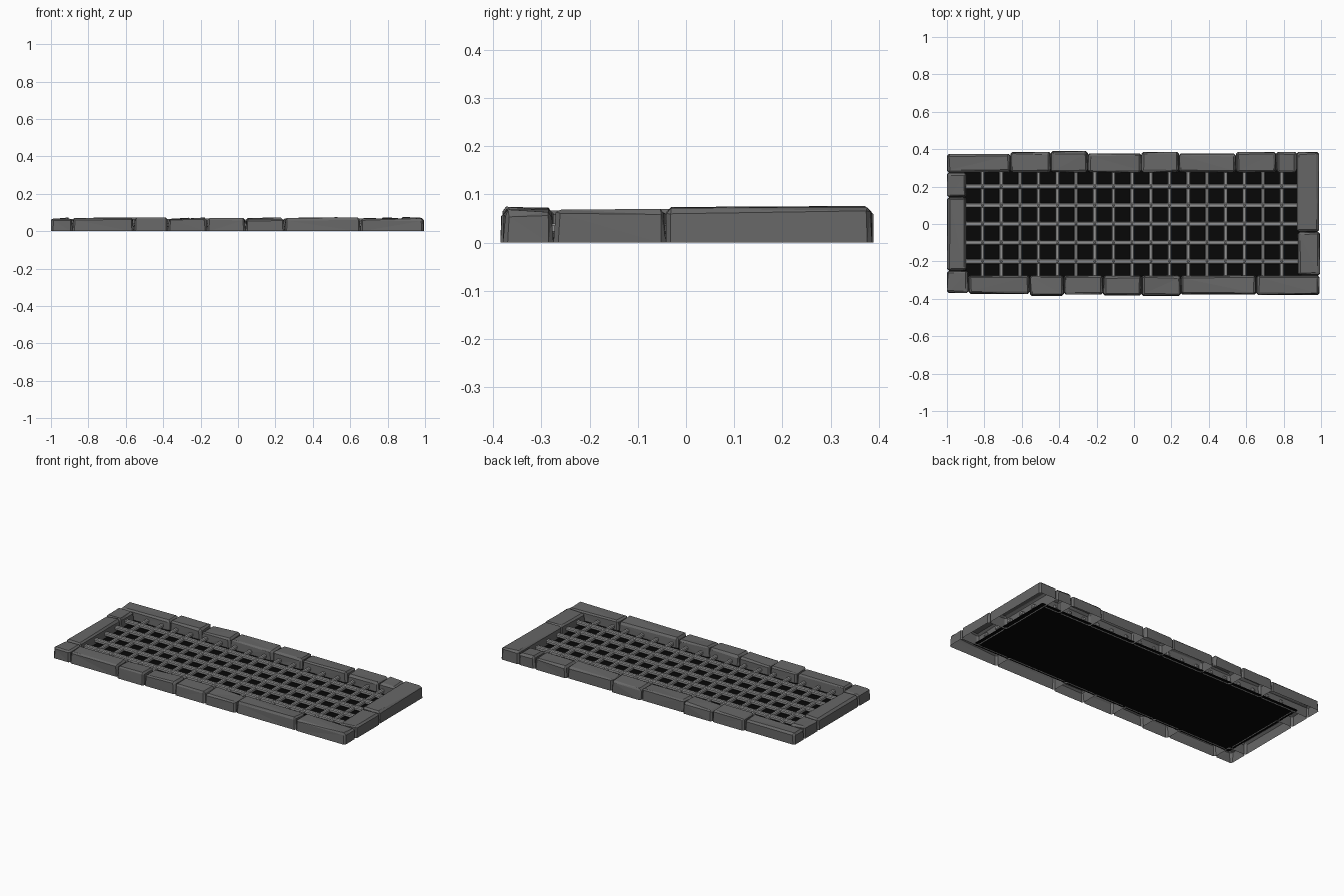
import bpy, bmesh, random
from mathutils import Matrix, Vector

if "Cube" in bpy.data.objects:
    bpy.data.objects.remove(bpy.data.objects["Cube"])

random.seed(4)

def material(name, v):
    m = bpy.data.materials.new(name)
    m.diffuse_color = (v, v, v, 1)
    m.use_nodes = True
    m.node_tree.nodes["Principled BSDF"].inputs["Base Color"].default_value = m.diffuse_color
    return m

STONE = material("stone grey", 0.135)
METAL = material("light iron grey", 0.29)
BLACK = material("pit black", 0.002)

def finish(bm, name, mat):
    me = bpy.data.meshes.new(name)
    bm.to_mesh(me)
    bm.free()
    me.materials.append(mat)
    ob = bpy.data.objects.new(name, me)
    bpy.context.collection.objects.link(ob)
    return ob

def add_box(bm, x0, x1, y0, y1, z0, z1):
    mat = Matrix.Translation(((x0 + x1) / 2, (y0 + y1) / 2, (z0 + z1) / 2)) @ \
        Matrix.Diagonal((x1 - x0, y1 - y0, z1 - z0, 1))
    return bmesh.ops.create_cube(bm, size=1, matrix=mat)["verts"]

# rough-hewn block: chamfered, slightly tilted top, open underneath
def stone(name, x0, x1, y0, y1, h=0.068):
    bm = bmesh.new()
    add_box(bm, x0, x1, y0, y1, 0, h)
    for v in bm.verts:
        if v.co.z > 0.01:
            v.co.z += random.uniform(-0.005, 0.003)
            v.co.x += 0.004 if v.co.x < (x0 + x1) / 2 else -0.004
            v.co.y += 0.003 if v.co.y < (y0 + y1) / 2 else -0.003
    edges = [e for e in bm.edges if max(v.co.z for v in e.verts) > 0.01]
    bmesh.ops.bevel(bm, geom=edges, offset=0.010, segments=1, affect='EDGES')
    for v in bm.verts:
        if v.co.z > 0.02:
            v.co += Vector([random.uniform(-0.003, 0.003) for _ in range(3)])
    low = [f for f in bm.faces if all(v.co.z < 0.005 for v in f.verts)]
    bmesh.ops.delete(bm, geom=low, context='FACES')
    bmesh.ops.triangulate(bm, faces=[f for f in bm.faces if len(f.verts) > 3])
    finish(bm, name, STONE)

# back and front rows
back = [-1, -0.66, -0.445, -0.247, 0.04, 0.24, 0.545, 0.76, 0.87]
back_y = [0.375, 0.386, 0.389, 0.378, 0.386, 0.376, 0.386, 0.386]
for i, y in enumerate(back_y):
    stone(f"back_stone_{i}", back[i], back[i + 1], 0.275, y, 0.068 + 0.004 * (i % 2))
front = [-1, -0.885, -0.557, -0.375, -0.165, 0.04, 0.25, 0.655, 0.992]
front_y = [-0.37, -0.373, -0.385, -0.378, -0.383, -0.385, -0.378, -0.38]
for i, y in enumerate(front_y):
    stone(f"front_stone_{i}", front[i], front[i + 1], y, -0.25 if i == 0 else -0.275, 0.07)

# side columns
stone("left_stone_0", -1, -0.895, 0.143, 0.275)
stone("left_stone_1", -1, -0.895, -0.25, 0.143, 0.07)
stone("right_stone_0", 0.87, 0.99, -0.042, 0.386, 0.075)
stone("right_stone_1", 0.875, 0.995, -0.275, -0.042, 0.07)

# iron grate: bars both ways with chamfered tops
xs = [-0.81 + 0.1 * i for i in range(17)]
ys = [-0.2 + 0.1 * i for i in range(5)]

def bars(name, boxes):
    bm = bmesh.new()
    for b in boxes:
        add_box(bm, *b)
    bmesh.ops.bevel(bm, geom=bm.edges[:], offset=0.005, segments=1, affect='EDGES')
    finish(bm, name, METAL)

bars("long_bars", [(-0.91, 0.89, y - 0.013, y + 0.013, 0.022, 0.044) for y in ys])
bars("cross_bars", [(x - 0.011, x + 0.011, -0.285, 0.285, 0.018, 0.040) for x in xs])

# rivets at the crossings
bm = bmesh.new()
for x in xs:
    for y in ys:
        bmesh.ops.create_cone(bm, cap_ends=True, segments=6, radius1=0.007, radius2=0.004,
                              depth=0.006, matrix=Matrix.Translation((x, y, 0.046)))
finish(bm, "rivets", METAL)

# dark sheet under the grate
bm = bmesh.new()
add_box(bm, -0.915, 0.895, -0.292, 0.292, 0.008, 0.011)
finish(bm, "dark_pit", BLACK)
